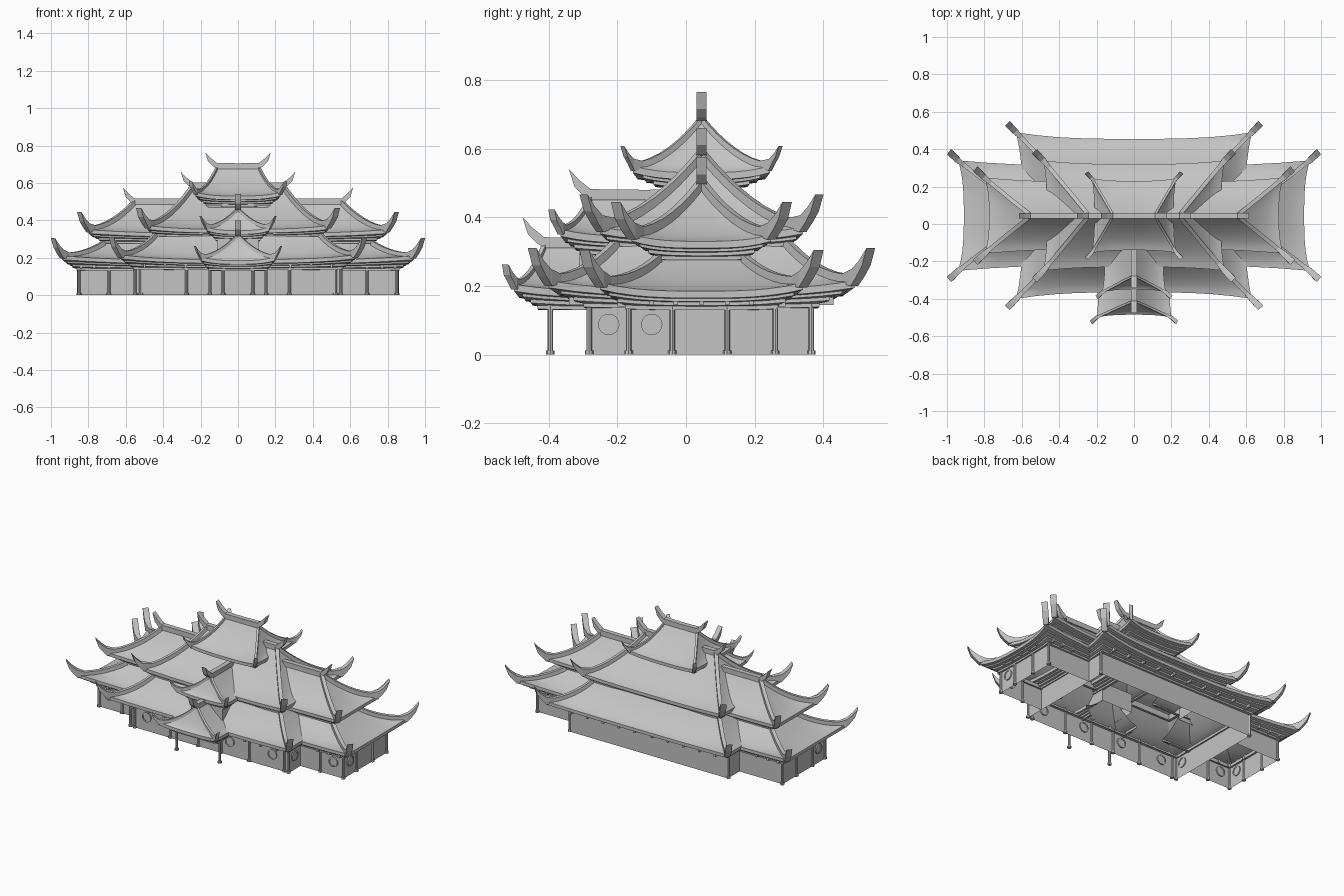
import bpy, bmesh, math
from mathutils import Vector, Matrix

if "Cube" in bpy.data.objects:
    bpy.data.objects.remove(bpy.data.objects["Cube"], do_unlink=True)

CY = 0.045   # depth of the main ridge line
N = 12       # segments along each eave

stone = bpy.data.materials.new("light_grey")
stone.use_nodes = True
GREY = (0.55, 0.55, 0.55, 1)
stone.diffuse_color = GREY
stone.node_tree.nodes["Principled BSDF"].inputs["Base Color"].default_value = GREY


def finish(bm, name, mirror=False, smooth=False):
    mesh = bpy.data.meshes.new(name)
    bm.to_mesh(mesh)
    bm.free()
    mesh.materials.append(stone)
    obj = bpy.data.objects.new(name, mesh)
    bpy.context.collection.objects.link(obj)
    if mirror:
        obj.modifiers.new("Mirror", 'MIRROR')
    if smooth:
        bpy.ops.object.select_all(action='DESELECT')
        obj.select_set(True)
        bpy.context.view_layer.objects.active = obj
        bpy.ops.object.shade_smooth_by_angle(angle=math.radians(32))
    return obj


def clip(bm, plane):
    if plane:
        bmesh.ops.bisect_plane(bm, geom=bm.verts[:] + bm.edges[:] + bm.faces[:],
                               plane_co=plane[0], plane_no=plane[1], clear_inner=True)


def ring(hx, hy, z, lift, flare):
    """Rectangular loop whose corners rise and sweep outward."""
    pts = []
    for k in range(4):
        along, out = (hx, hy) if k % 2 == 0 else (hy, hx)
        for i in range(N):
            t = 2 * i / N - 1
            f = abs(t) ** 3
            p = Vector((t * (along + flare), -out - flare * f, z + lift * f))
            pts.append(Matrix.Rotation(k * math.pi / 2, 3, 'Z') @ p)
    return pts


def beam(bm, sections):
    """Sweep a rectangle along (base, width, height, lean) sections."""
    d = sections[-1][0] - sections[0][0]
    d.z = 0
    d.normalize()
    side = Vector((-d.y, d.x, 0))
    rows = []
    for p, w, h, lean in sections:
        top = p + d * lean + Vector((0, 0, h))
        rows.append([bm.verts.new(c) for c in (p - side * w / 2, p + side * w / 2,
                                               top + side * w / 2, top - side * w / 2)])
    for a, b in zip(rows, rows[1:]):
        for i in range(4):
            j = (i + 1) % 4
            bm.faces.new((a[i], a[j], b[j], b[i]))
    bm.faces.new(rows[0][::-1])
    bm.faces.new(rows[-1])


def roof(name, eave, top, z0, z1, wall, flare=0.02, lift=0.02, g=1.0,
         cy=CY, turn=False, plane=None, mirror=False):
    """Concave hipped roof with stepped eaves, hip beams and upturned horns."""
    rings = []
    steps = 8
    for i in range(steps + 1):
        s = 1 - i / steps
        r = (1 - s) ** 2
        rings.append(ring(eave[0] + (top[0] - eave[0]) * s, eave[1] + (top[1] - eave[1]) * s,
                          z0 + (z1 - z0) * s ** 1.5, lift * r, flare * r))
    slope = list(rings)
    # stepped underside from eave back to wall
    for f, drop in ((0, .02), (.3, .022), (.3, .03), (.6, .032), (.6, .042), (.85, .044), (.85, .055), (1.2, .055)):
        k = max(0, 1 - f)
        rings.append(ring(eave[0] + (wall[0] - eave[0]) * f, eave[1] + (wall[1] - eave[1]) * f,
                          z0 - drop, lift * k, flare * k))
    place = Matrix.Translation((0, cy, 0)) @ Matrix.Rotation(math.pi / 2 if turn else 0, 4, 'Z')

    bm = bmesh.new()
    loops = [[bm.verts.new(p) for p in r] for r in rings]
    for a, b in zip(loops, loops[1:]):
        for i in range(4 * N):
            j = (i + 1) % (4 * N)
            bm.faces.new((a[i], b[i], b[j], a[j]))
    bmesh.ops.remove_doubles(bm, verts=bm.verts[:], dist=1e-5)
    bm.transform(place)
    clip(bm, plane)
    finish(bm, name + "_roof", mirror, True)

    bm = bmesh.new()
    for c in range(4):
        path = [r[c * N] for r in slope]
        out = Vector((math.copysign(1, path[-1].x), math.copysign(1, path[-1].y), 0))
        secs = [(p - Vector((0, 0, .008)), .022 * g, .008 + .02 * g, 0) for p in path[:-1]]
        secs.append((path[-1] - Vector((0, 0, .015)), .032 * g, .015 + .034 * g, .004 * g))
        secs.append((path[-1] + g * (out * .018 + Vector((0, 0, .013))), .034 * g, .046 * g, .01 * g))
        secs.append((path[-1] + g * (out * .035 + Vector((0, 0, .045))), .036 * g, .05 * g, .018 * g))
        beam(bm, secs)
    if top[1] == 0:
        # ridge beam with a horn at each end
        half = [(0, -.01, .03, 0), (top[0], -.01, .032, .003), (top[0] + .025, .005, .043, .01), (top[0] + .05, .03, .05, .016)]
        secs = [(Vector((sg * x, 0, z1 + z)), .03, h, sg * lean)
                for sg, part in ((-1, half[:0:-1]), (1, half)) for x, z, h, lean in part]
        beam(bm, secs)
    bmesh.ops.recalc_face_normals(bm, faces=bm.faces[:])
    bm.transform(place)
    clip(bm, plane)
    finish(bm, name + "_ridges", mirror)


def box(bm, x0, x1, y0, y1, z0, z1, walls_only=False):
    m = Matrix.Translation(((x0 + x1) / 2, (y0 + y1) / 2, (z0 + z1) / 2)) @ Matrix.Diagonal((x1 - x0, y1 - y0, z1 - z0, 1))
    vs = bmesh.ops.create_cube(bm, size=1, matrix=m)["verts"]
    if walls_only:
        faces = {f for v in vs for f in v.link_faces if abs(f.normal.z) > .5}
        bmesh.ops.delete(bm, geom=list(faces), context='FACES')


def walls(name, x0, x1, hy, z0, z1, mirror=False):
    bm = bmesh.new()
    box(bm, x0, x1, CY - hy, CY + hy, z0, z1, True)
    finish(bm, name, mirror)


# walls of each storey
walls("main_hall_walls", -.55, .55, .325, 0, .16)
walls("wing_walls", .55, .85, .21, 0, .16, True)
walls("upper_hall_walls", -.42, .42, .235, .3, .34)
walls("upper_wing_walls", .4, .71, .122, .25, .32, True)
walls("tower_walls", -.16, .16, .1, .4, .51)
bm = bmesh.new()
box(bm, -.11, .11, -.31, -.15, .22, .34, True)
finish(bm, "porch_upper_walls")

# roofs, lowest first
outer = ((.4, 0, 0), (1, 0, 0))
roof("main_lower", (.595, .41), (.43, .24), .19, .33, (.55, .325), .035, .025)
roof("wing_lower", (.91, .265), (.715, .124), .185, .275, (.85, .21), .03, .025, plane=outer, mirror=True)
roof("main_upper", (.465, .275), (.24, 0), .352, .58, (.42, .235))
roof("wing_upper", (.775, .178), (.55, 0), .33, .495, (.71, .122), .025, plane=((.25, 0, 0), (1, 0, 0)), mirror=True)
roof("tower", (.212, .185), (.11, 0), .53, .685, (.16, .1), .015, g=.6)
roof("porch_lower", (.345, .185), (.27, 0), .185, .32, (.28, .15), .015, g=.6, cy=-.14, turn=True,
     plane=((0, -.2, 0), (0, -1, 0)))
roof("porch_upper", (.23, .155), (.155, 0), .345, .46, (.18, .11), .015, g=.6, cy=-.12, turn=True,
     plane=((0, .02, 0), (0, -1, 0)))

# columns with square-edged feet and caps, on the right half and mirrored
bm = bmesh.new()
front, wing_front = CY - .327, CY - .212
spots = [(x, front) for x in (.08, .275, .52, .55)] + [(x, wing_front) for x in (.69, .85)]
spots += [(.852, y) for y in (-.04, .12, .26)] + [(.552, .365), (.15, -.395)]
for x, y in spots:
    for r, z0, z1 in ((.008, 0, .16), (.012, 0, .012), (.011, .14, .155)):
        bmesh.ops.create_cone(bm, cap_ends=True, segments=8, radius1=r, radius2=r, depth=z1 - z0,
                              matrix=Matrix.Translation((x, y, (z0 + z1) / 2)))
finish(bm, "columns", True, True)

# round windows: raised rim around a thin disc
bm = bmesh.new()
flat_front = Matrix.Rotation(math.pi / 2, 4, 'X')
flat_end = Matrix.Rotation(math.pi / 2, 4, 'Y')
for x, y, rot in ((.14, CY - .325, flat_front), (.437, CY - .325, flat_front), (.78, CY - .21, flat_front),
                  (.85, -.1, flat_end), (.55, -.225, flat_end)):
    m = Matrix.Translation((x, y, .088)) @ rot
    bmesh.ops.create_cone(bm, cap_ends=True, segments=24, radius1=.024, radius2=.024, depth=.008, matrix=m)
    loops = []
    for i in range(24):
        a = 2 * math.pi * i / 24
        prof = ((.023, -.007), (.023, .007), (.031, .007), (.031, -.007))
        loops.append([bm.verts.new(m @ Vector((r * math.cos(a), r * math.sin(a), z))) for r, z in prof])
    for i in range(24):
        a, b = loops[i], loops[(i + 1) % 24]
        for k in range(4):
            bm.faces.new((a[k], a[(k + 1) % 4], b[(k + 1) % 4], b[k]))
bmesh.ops.recalc_face_normals(bm, faces=bm.faces[:])
finish(bm, "round_windows", True)

# rafter brackets under the lower eaves
bm = bmesh.new()
for s in (-1, 1):
    for i in range(5):
        x = .06 + .11 * i
        y = CY + s * .355
        box(bm, x - .006, x + .006, y - .03, y + .03, .145, .17)
    for x in (.69, .77, .84):
        y = CY + s * .225
        box(bm, x - .006, x + .006, y - .02, y + .02, .14, .165)
for y in (-.1, -.03, .045, .12, .19):
    box(bm, .85, .885, y - .006, y + .006, .145, .17)
finish(bm, "eave_brackets", True)

# lintel joining the porch posts to the hall
bm = bmesh.new()
box(bm, .144, .156, -.4, -.28, .135, .15)
box(bm, 0, .156, -.401, -.389, .135, .15)
finish(bm, "porch_lintels", True)
